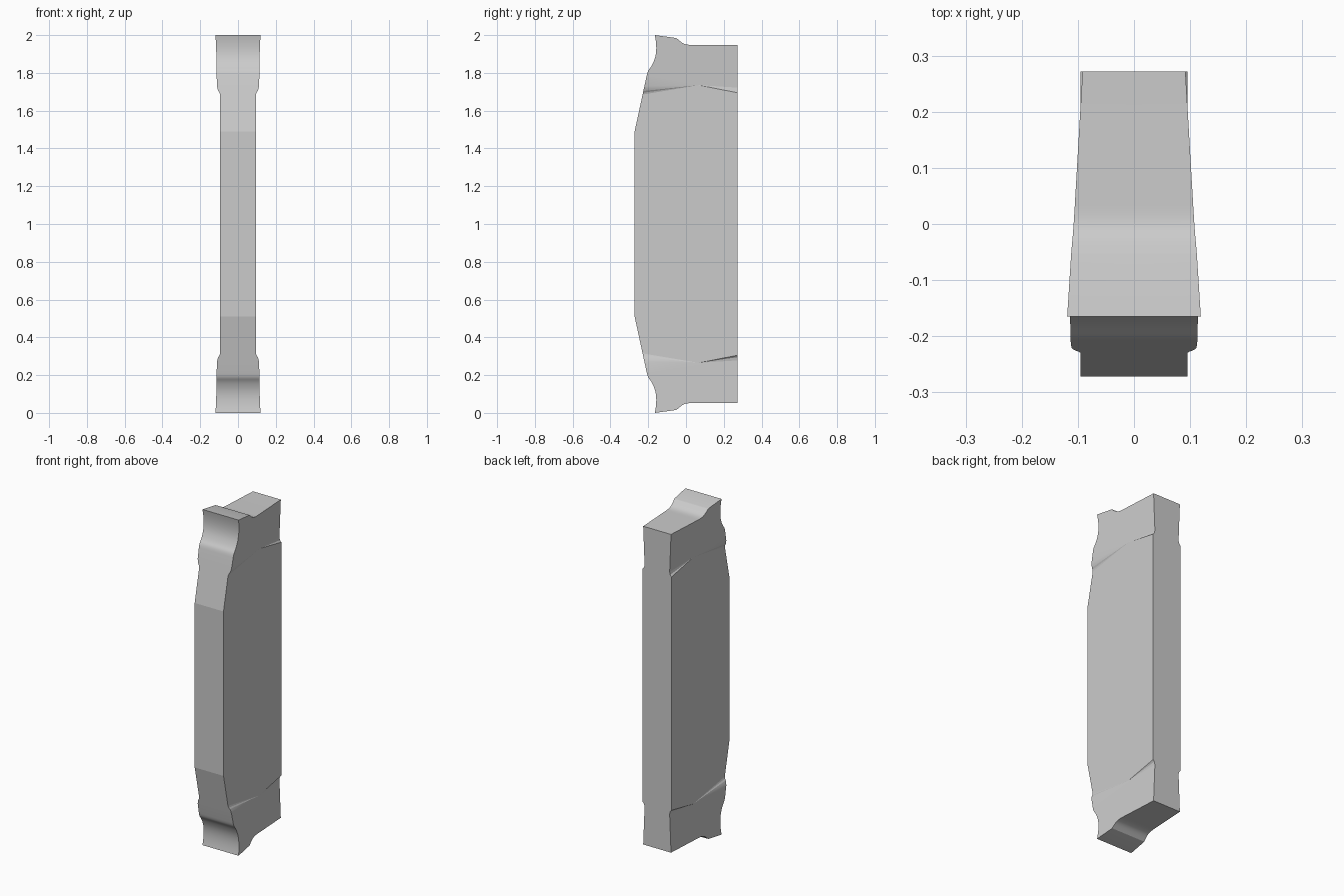
import bpy, bmesh, math
from mathutils import Vector

if "Cube" in bpy.data.objects:
    bpy.data.objects.remove(bpy.data.objects["Cube"])

BODY = 0.095  # half thickness of the plain middle


def head_width(y, z):
    # tapered head flank: thickest at the front tip
    return 0.0995 - 0.058 * y + 0.04 * (z - 1.75)


def bezier(a, b, c, d, n=14):
    pts = []
    for i in range(n + 1):
        t = i / n
        s = 1 - t
        pts.append(tuple(s**3 * a[k] + 3 * s * s * t * b[k] + 3 * s * t * t * c[k] + t**3 * d[k]
                         for k in range(2)))
    return pts


def front_y(z):
    # sloped front edge above the straight section
    return -0.272 + (z - 1.49) * 0.067 / 0.31


# front edge: straight, sloped, then the stepped shoulder (y, z, half width)
ring = [(-0.272, 1.0, BODY), (-0.272, 1.49, BODY)]
f1 = len(ring)
for z, w in ((1.685, BODY), (1.695, 0.098), (1.704, 0.104), (1.715, 0.1085)):
    ring.append((front_y(z), z, w))
f2 = len(ring)

# head outline: concave rake, cutting tip, chip groove, flat end
head = [(front_y(1.73), 1.73)]
head += bezier((front_y(1.79), 1.79), (-0.198, 1.828), (-0.19, 1.815), (-0.171, 1.86))
head += bezier((-0.171, 1.86), (-0.153, 1.902), (-0.155, 1.95), (-0.165, 2.0))[1:]
head += [(-0.055, 1.985)]
head += bezier((-0.049, 1.983), (-0.02, 1.957), (-0.01, 1.948), (0.035, 1.948))
head += [(0.272, 1.948), (0.272, 1.722)]
ring += [(y, z, head_width(y, z)) for y, z in head]
b2 = len(ring) - 1

# back edge: small step, then straight down to the middle
ring += [(0.272, 1.705, 0.086), (0.272, 1.695, BODY)]
b1 = len(ring) - 1
ring += [(0.272, 1.0, BODY)]

bm = bmesh.new()
outer = [bm.verts.new((w, y, z - 1)) for y, z, w in ring]
inner = [bm.verts.new((0, y, z - 1)) for y, z, w in ring]
# point where head flank meets body flank
mid = bm.verts.new((BODY, 0.067, 0.735))

# rim, body flank, head flank and the shoulder facets
for i in range(len(ring) - 1):
    bm.faces.new((outer[i], outer[i + 1], inner[i + 1], inner[i]))
bm.faces.new(outer[:f1 + 1] + [mid] + outer[b1:])
bm.faces.new(outer[f2:b2 + 1] + [mid])
for i in list(range(f1, f2)) + list(range(b2, b1)):
    bm.faces.new((outer[i], outer[i + 1], mid))
bmesh.ops.recalc_face_normals(bm, faces=bm.faces)
if sum((f.normal.x * f.calc_area() for f in bm.faces)) < 0:
    bmesh.ops.reverse_faces(bm, faces=bm.faces)

mesh = bpy.data.meshes.new("cutting_insert")
bm.to_mesh(mesh)
bm.free()
insert = bpy.data.objects.new("cutting_insert", mesh)
bpy.context.collection.objects.link(insert)
insert.location.z = 1
bpy.context.view_layer.objects.active = insert
insert.select_set(True)
bpy.ops.object.shade_smooth_by_angle(angle=math.radians(11.5))

# mirror left to right and top to bottom
m = insert.modifiers.new("mirror", 'MIRROR')
m.use_axis = (True, False, True)
m.use_clip = True
